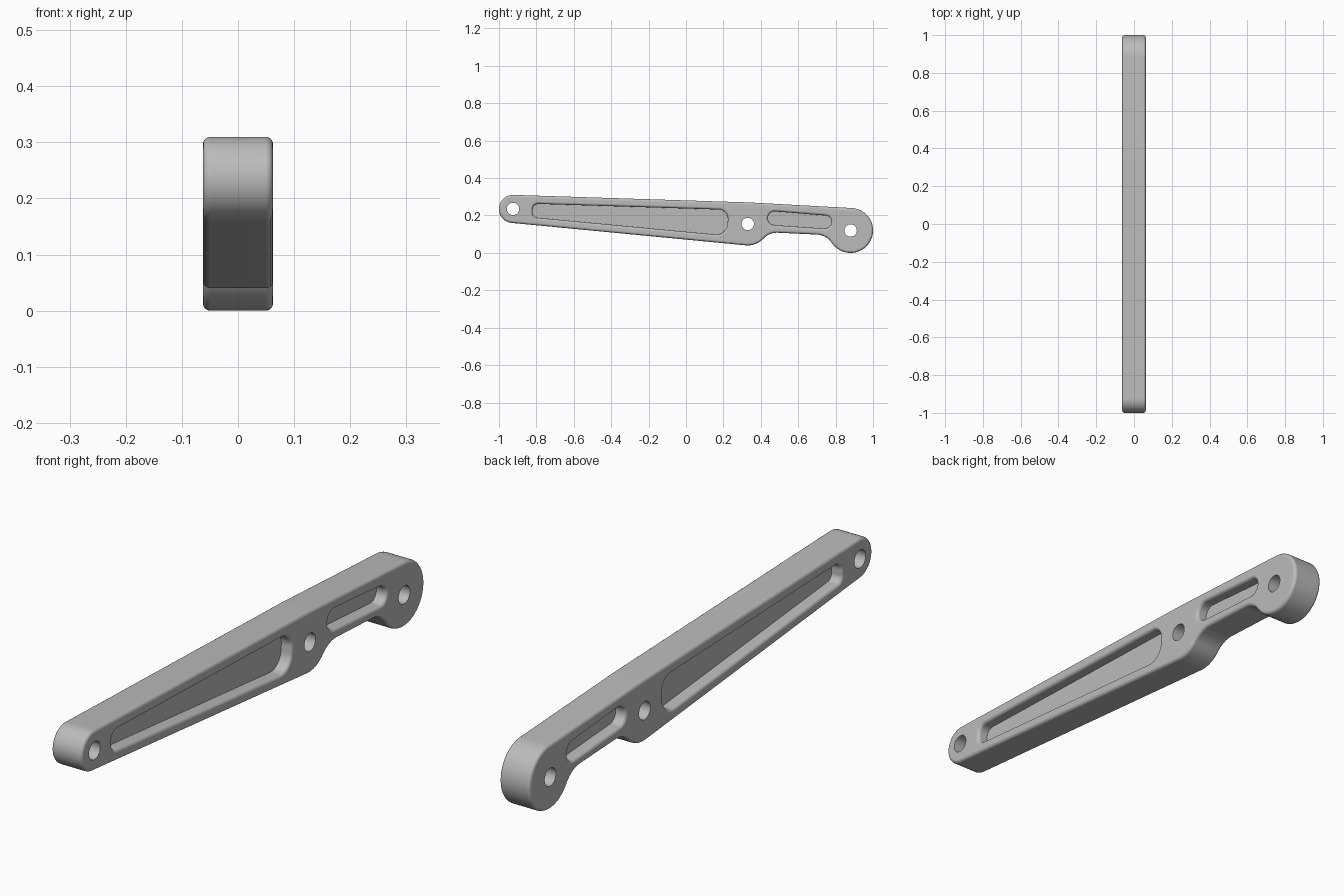
import bpy, bmesh, math
from mathutils import Vector

if "Cube" in bpy.data.objects:
    bpy.data.objects.remove(bpy.data.objects["Cube"])

HALF = 0.0625      # half thickness of the arm
ROUND = 0.013      # edge rounding
FLOOR = 0.02       # pocket floor distance from the middle plane
TURN = 2 * math.pi

metal = bpy.data.materials.new("grey metal")
metal.use_nodes = True
metal.diffuse_color = (0.5, 0.5, 0.5, 1)
metal.node_tree.nodes["Principled BSDF"].inputs["Base Color"].default_value = (0.5, 0.5, 0.5, 1)


def belt(circles, step=math.radians(5)):
    """Counter-clockwise outline around circles (y, z, radius); a negative radius is a hollow fillet."""
    angles = []
    for i, (y, z, r) in enumerate(circles):
        y2, z2, r2 = circles[(i + 1) % len(circles)]
        d = Vector((y2 - y, z2 - z))
        if d.length == 0:
            angles.append(0)
            continue
        u = d.normalized()
        k = max(-1, min(1, (r - r2) / d.length))
        n = u * k + Vector((u.y, -u.x)) * math.sqrt(1 - k * k)
        angles.append(math.atan2(n.y, n.x))
    points = []
    for i, (y, z, r) in enumerate(circles):
        start = angles[i - 1]
        sweep = (angles[i] - start) % TURN
        if len(circles) == 1:
            sweep = TURN
        elif r < 0:
            sweep -= TURN
        steps = max(1, math.ceil(abs(sweep) / step))
        count = steps if len(circles) == 1 else steps + 1
        for j in range(count):
            points.append((y, z, r, start + sweep * j / steps))
    return points


def loft(name, circles, sections):
    """Solid through copies of the outline, one per section (x, growth of the outline)."""
    bm = bmesh.new()
    rings = []
    for x, grow in sections:
        rings.append([bm.verts.new((x, y + (r + grow) * math.cos(a), z + (r + grow) * math.sin(a)))
                      for y, z, r, a in belt(circles)])
    for low, high in zip(rings, rings[1:]):
        for i in range(len(low)):
            bm.faces.new((low[i - 1], low[i], high[i], high[i - 1]))
    bm.faces.new(rings[0])
    bm.faces.new(rings[-1])
    bmesh.ops.remove_doubles(bm, verts=bm.verts, dist=0.00005)
    bmesh.ops.recalc_face_normals(bm, faces=bm.faces)
    mesh = bpy.data.meshes.new(name)
    bm.to_mesh(mesh)
    bm.free()
    mesh.materials.append(metal)
    obj = bpy.data.objects.new(name, mesh)
    bpy.context.collection.objects.link(obj)
    return obj


quarter = [math.radians(a) for a in (0, 22.5, 45, 67.5, 90)]

# Arm body: three bosses joined by straight edges and two hollow fillets
front = (-0.925, 0.235, 0.075)
middle = (0.33, 0.155, 0.115)
rear = (0.88, 0.12, 0.12)
fillets = [(0.487, 0.008, -0.1), (0.696, -0.002, -0.1)]
edge = [(HALF - ROUND * (1 - math.sin(t)), -ROUND * (1 - math.cos(t))) for t in quarter]
sections = [(x, g) for x, g in reversed(edge)]
sections = [(-x, g) for x, g in sections] + edge
arm = loft("link_arm", [front, middle, *fillets, rear, middle], sections)

# Pocket cutters with a rounded rim, one pair per pocket
long_pocket = [(-0.795, 0.213, 0.025), (0.162, 0.158, 0.06),
               (0.172, 0.18, 0.052), (-0.79, 0.232, 0.03)]
short_pocket = [(0.475, 0.185, 0.037), (0.743, 0.165, 0.035)]
rim = [(HALF - ROUND + ROUND * math.sin(t), ROUND * (1 - math.cos(t))) for t in quarter]
profile = [(FLOOR, 0)] + rim + [(HALF + 0.02, ROUND)]
cutters = []
for name, outline in (("long_pocket_cutter", long_pocket), ("short_pocket_cutter", short_pocket)):
    for side in (-1, 1):
        cutters.append(loft(name, outline, [(side * x, g) for x, g in profile]))

# Bolt hole cutters
for y, z, r in (front, middle, rear):
    cutters.append(loft("bolt_hole_cutter", [(y, z, 0.033)], [(-0.1, 0), (0.1, 0)]))

# Cut pockets and holes
bpy.ops.object.select_all(action="DESELECT")
bpy.context.view_layer.objects.active = arm
arm.select_set(True)
for cutter in cutters:
    cutter.hide_render = True
    cut = arm.modifiers.new("cut", "BOOLEAN")
    cut.operation = "DIFFERENCE"
    cut.solver = "EXACT"
    cut.object = cutter
    bpy.ops.object.modifier_apply(modifier=cut.name)
    bpy.data.objects.remove(cutter)

# Smooth rounded edges, flat sides
bpy.ops.object.shade_smooth_by_angle(angle=math.radians(35))
flat = arm.modifiers.new("flat sides", "WEIGHTED_NORMAL")
flat.keep_sharp = True
